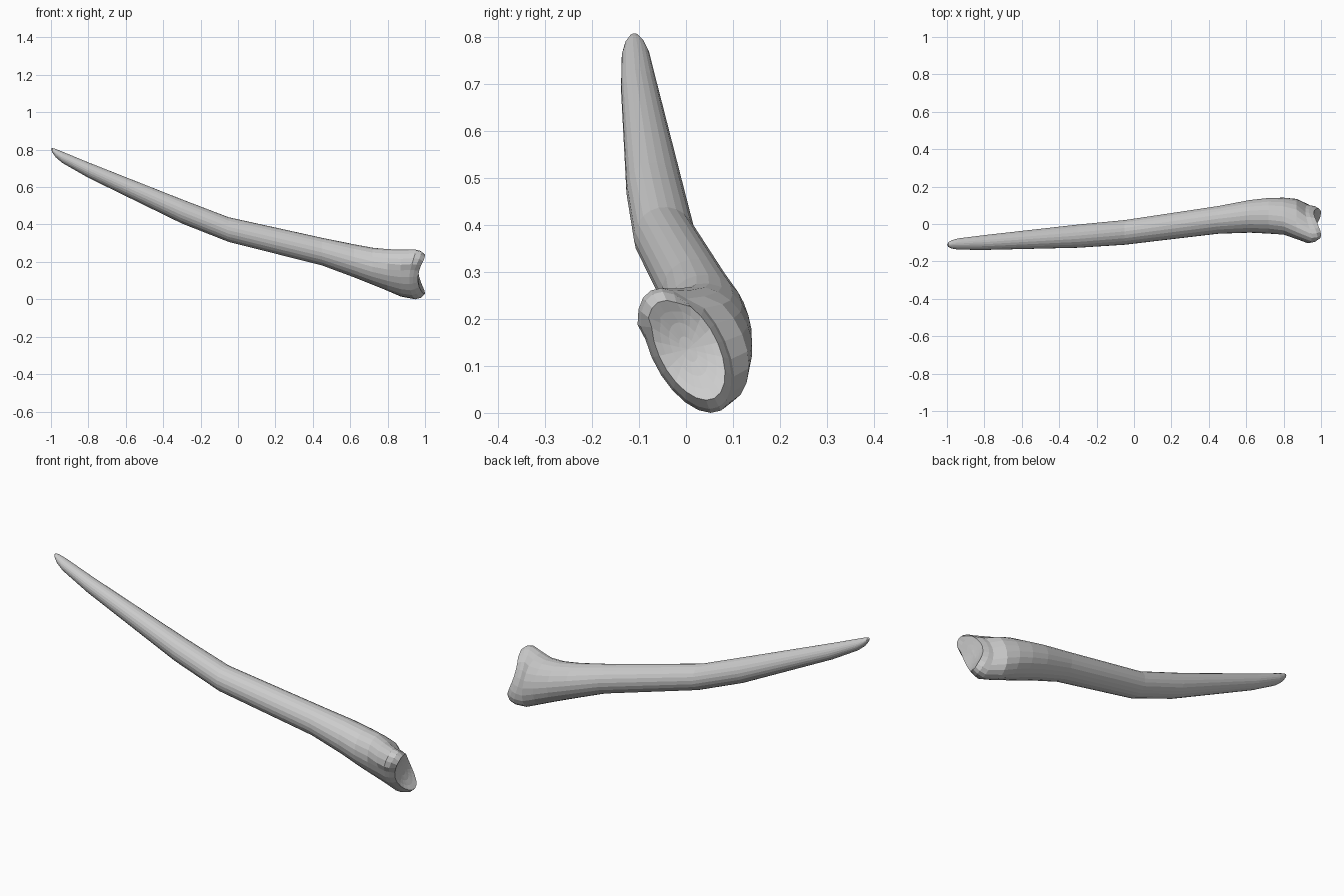
import bpy, bmesh, math

if "Cube" in bpy.data.objects:
    bpy.data.objects.remove(bpy.data.objects["Cube"])

SIDES = 22
# tilted cross-section axes in the y-z plane (long axis points to the upper lobe)
LONG = (-0.47, 0.883)
SHORT = (0.883, 0.47)

# shaft stations: x, centre y, centre z, long radius, short radius
STATIONS = [
    (-0.993, -0.110, 0.794, 0.012, 0.012),
    (-0.975, -0.109, 0.779, 0.022, 0.022),
    (-0.94, -0.107, 0.757, 0.030, 0.030),
    (-0.80, -0.099, 0.688, 0.042, 0.039),
    (-0.30, -0.065, 0.467, 0.066, 0.061),
    (-0.05, -0.045, 0.370, 0.066, 0.066),
    (0.45, 0.022, 0.252, 0.074, 0.074),
    (0.62, 0.041, 0.203, 0.089, 0.087),
    (0.72, 0.044, 0.174, 0.101, 0.094),
    (0.80, 0.042, 0.154, 0.117, 0.094),
    (0.87, 0.032, 0.140, 0.137, 0.090),
]
END = (0.005, 0.133, 0.148, 0.078)

bm = bmesh.new()


def ring(x_of, cy, cz, a, b, s=1.0):
    out = []
    for i in range(SIDES):
        t = 2 * math.pi * i / SIDES
        u, v = a * s * math.cos(t), b * s * math.sin(t)
        # the upper lobe is squared off and leans to the front
        if a > 0.12 and u > 0.08:
            v -= 0.012 * s
        out.append(bm.verts.new((x_of(u), cy + u * LONG[0] + v * SHORT[0],
                                 cz + u * LONG[1] + v * SHORT[1])))
    return out


def saddle(u):
    return min(0.999, 0.962 + 0.037 * (u / 0.115) ** 2)


rings = [ring(lambda u, x=x: x, *rest) for x, *rest in STATIONS]

# flared end: rim, rounded edge, then the hollow saddle between two lobes
rings.append(ring(lambda u: 0.915 + 0.035 * (u / 0.148) ** 2, *END))
rings.append(ring(lambda u: 0.935 + 0.047 * (u / 0.14) ** 2, *END, 0.94))
for s in (0.80, 0.62, 0.42, 0.2):
    rings.append(ring(saddle, *END, s))

for r0, r1 in zip(rings, rings[1:]):
    for i in range(SIDES):
        j = (i + 1) % SIDES
        bm.faces.new((r0[i], r0[j], r1[j], r1[i]))

# closing points
for r, co in ((rings[0], (-1.0, -0.111, 0.802)), (rings[-1], (0.962, 0.005, 0.133))):
    p = bm.verts.new(co)
    for i in range(SIDES):
        bm.faces.new((r[i], r[(i + 1) % SIDES], p))

bmesh.ops.recalc_face_normals(bm, faces=bm.faces)
low = min(v.co.z for v in bm.verts)
bmesh.ops.translate(bm, verts=bm.verts, vec=(0, 0, -low))

mesh = bpy.data.meshes.new("bent_shaft")
bm.to_mesh(mesh)
bm.free()
obj = bpy.data.objects.new("bent_shaft", mesh)
bpy.context.collection.objects.link(obj)
